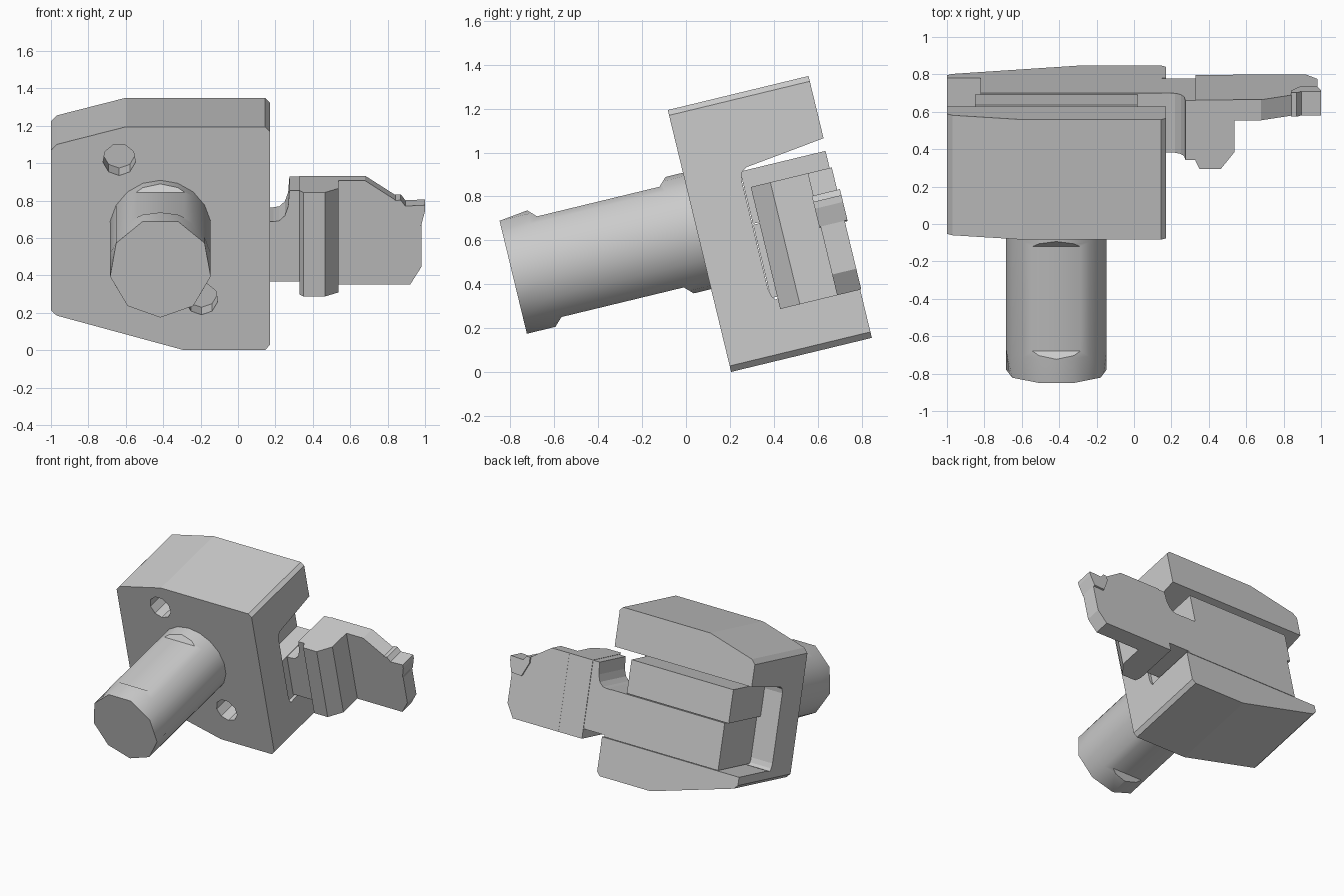
import bpy, bmesh
from math import radians, sin, cos
from mathutils import Matrix

if "Cube" in bpy.data.objects:
    bpy.data.objects.remove(bpy.data.objects["Cube"])

TILT = Matrix.Rotation(radians(13.6), 4, 'X')   # whole tool leans back


def make(name, rings):
    """Closed solid lofted through rings of points, tilted into place."""
    bm = bmesh.new()
    loops = [[bm.verts.new(p) for p in r] for r in rings]
    n = len(loops[0])
    for lo, hi in zip(loops, loops[1:]):
        for i in range(n):
            j = (i + 1) % n
            bm.faces.new((lo[i], lo[j], hi[j], hi[i]))
    bm.faces.new(loops[0][::-1])
    bm.faces.new(loops[-1])
    bmesh.ops.recalc_face_normals(bm, faces=bm.faces)
    bm.transform(TILT)
    mesh = bpy.data.meshes.new(name)
    bm.to_mesh(mesh)
    bm.free()
    ob = bpy.data.objects.new(name, mesh)
    bpy.context.collection.objects.link(ob)
    return ob


def prism(name, profile, d0, d1, axis='y'):
    """Extrude a 2D profile along the given local axis."""
    place = {'x': lambda p, q, d: (d, p, q),
             'y': lambda p, q, d: (p, d, q),
             'z': lambda p, q, d: (p, q, d)}[axis]
    return make(name, [[place(p, q, d) for p, q in profile] for d in (d0, d1)])


def circle(cx, cz, r, n):
    return [(cx + r * cos(radians(-90 + 360 * i / n)),
             cz + r * sin(radians(-90 + 360 * i / n))) for i in range(n)]


def cut(target, cutter):
    cutter.hide_render = True
    mod = target.modifiers.new("cut", 'BOOLEAN')
    mod.operation, mod.solver, mod.object = 'DIFFERENCE', 'EXACT', cutter
    bpy.context.view_layer.objects.active = target
    bpy.ops.object.modifier_apply(modifier=mod.name)
    bpy.data.objects.remove(cutter)


# Holder block with angled left corners
block = prism("holder_block", [
    (-1, 0.172), (-0.97, 0.142), (-0.29, -0.048), (0.145, -0.048), (0.17, -0.02),
    (0.17, 1.155), (0.145, 1.18), (-0.6, 1.18), (-0.97, 1.083), (-1, 1.05)], 0.2, 0.86)

# Slot along the back, rounded inner corners
cut(block, prism("slot_cutter", [
    (0.9, 0.232), (0.50, 0.232), (0.473, 0.225), (0.46, 0.245), (0.452, 0.28),
    (0.452, 0.79), (0.462, 0.825), (0.485, 0.842), (0.9, 0.893)], -1.2, 0.4, 'x'))

# Coolant holes on the front, opposite each other about the shank
for s in (-1, 1):
    cut(block, prism("hole_cutter", circle(-0.415 + s * 0.22, 0.617 - s * 0.383, 0.088, 9),
                     0.1, 0.37))

# Round shank: nine-sided tip easing into a rounder body
SX, SZ, R = -0.415, 0.613, 0.273
rings = []
for y, ease in ((-0.664, cos(radians(20))), (-0.53, 1), (0.1, 1), (0.21, 1)):
    rings.append([(SX + (x - SX) * (ease if i % 2 else 1), y,
                   SZ + (z - SZ) * (ease if i % 2 else 1))
                  for i, (x, z) in enumerate(circle(SX, SZ, R, 18))])
shank = make("shank", rings)

# Clamping flats above and below
for s in (-1, 1):
    cut(shank, prism("flat_cutter", [
        (-0.493, SZ + s * 0.236), (0.081, SZ + s * 0.236),
        (0.181, SZ + s * 0.336), (-0.593, SZ + s * 0.336)], -0.8, 0, 'x'))
bpy.ops.object.select_all(action='DESELECT')
shank.select_set(True)
bpy.context.view_layer.objects.active = shank
bpy.ops.object.shade_smooth_by_angle(angle=radians(42))

# Blade body seated in the slot, and the clamp wedge above it
prism("blade_body", [(-0.82, 0.236), (0.15, 0.236), (0.15, 0.58), (-0.82, 0.58)], 0.455, 0.86)
prism("clamp_wedge", [(-0.85, 0.585), (0.02, 0.585), (0.02, 0.83), (-0.85, 0.83)], 0.455, 0.855)

# Neck with a curved rise into the head
prism("blade_neck", [
    (0.14, 0.25), (0.36, 0.25), (0.36, 0.748), (0.275, 0.748), (0.268, 0.66),
    (0.25, 0.61), (0.22, 0.583), (0.19, 0.578), (0.14, 0.578)], 0.533, 0.86)

# Thick lug standing against the block
prism("lug", [
    (0.33, 0.864), (0.33, 0.525), (0.35, 0.485), (0.465, 0.485), (0.537, 0.577),
    (0.537, 0.864)], 0.178, 0.75, 'z')

# Thin cutting blade
prism("blade_head", [
    (0.53, 0.178), (0.92, 0.178), (0.98, 0.275), (0.98, 0.50), (0.90, 0.50),
    (0.89, 0.60), (0.84, 0.645), (0.68, 0.75), (0.53, 0.75)], 0.752, 0.865)

# Cutting insert at the tip
prism("cutting_insert", [
    (0.84, 0.60), (0.84, 0.643), (0.87, 0.645), (0.895, 0.612), (1.0, 0.617),
    (1.0, 0.585), (0.978, 0.50), (0.89, 0.495)], 0.746, 0.878)
